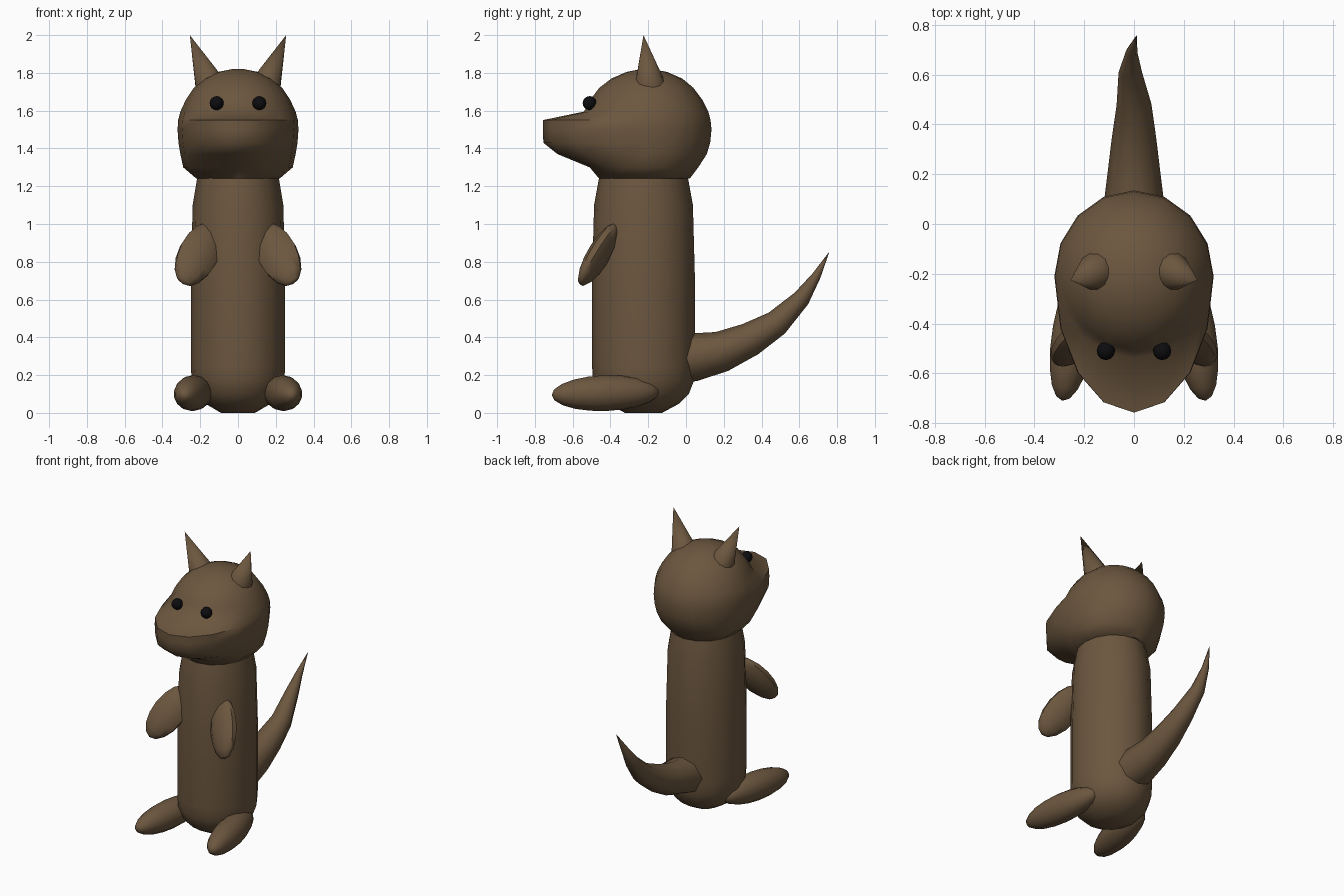
import bpy, bmesh, math
from mathutils import Vector, Matrix

if "Cube" in bpy.data.objects:
    bpy.data.objects.remove(bpy.data.objects["Cube"])


def material(name, rgb):
    m = bpy.data.materials.new(name)
    m.diffuse_color = (*rgb, 1)
    m.use_nodes = True
    m.node_tree.nodes["Principled BSDF"].inputs["Base Color"].default_value = m.diffuse_color
    return m


FUR = material("brown fur", (0.15, 0.095, 0.05))
BLACK = material("black", (0.004, 0.004, 0.005))


def finish(bm, name, mat=FUR, angle=50):
    bmesh.ops.recalc_face_normals(bm, faces=bm.faces[:])
    me = bpy.data.meshes.new(name)
    bm.to_mesh(me)
    bm.free()
    ob = bpy.data.objects.new(name, me)
    bpy.context.collection.objects.link(ob)
    me.materials.append(mat)
    bpy.ops.object.select_all(action='DESELECT')
    ob.select_set(True)
    bpy.context.view_layer.objects.active = ob
    bpy.ops.object.shade_smooth_by_angle(angle=math.radians(angle))
    return ob


def loft(name, rows, cy, n=16):
    """Stack horizontal rings: (z, half width, front reach, back reach)."""
    bm = bmesh.new()
    rings = []
    for z, w, f, b in rows:
        ring = []
        for i in range(n):
            t = 2 * math.pi * i / n
            c = math.cos(t)
            ring.append(bm.verts.new((w * math.sin(t), cy - c * (f if c > 0 else b), z)))
        rings.append(ring)
    for lo, hi in zip(rings, rings[1:]):
        for i in range(n):
            j = (i + 1) % n
            bm.faces.new((lo[i], lo[j], hi[j], hi[i]))
    bm.faces.new(rings[0])
    bm.faces.new(rings[-1])
    return finish(bm, name)


def ellipsoid(name, centre, long_axis, wide_axis, size, seg, rings, mat=FUR):
    """Stretched sphere with its poles along long_axis."""
    d = Vector(long_axis).normalized()
    w = Vector(wide_axis)
    w = (w - d * w.dot(d)).normalized()
    h = d.cross(w)
    m = Matrix((w * size[1], h * size[2], d * size[0])).transposed().to_4x4()
    m.translation = centre
    bm = bmesh.new()
    bmesh.ops.create_uvsphere(bm, u_segments=seg, v_segments=rings, radius=1, matrix=m)
    return finish(bm, name, mat)


# Body: upright rounded column
profile = [(0, .09), (.05, .175), (.10, .22), (.17, .245), (.25, .25),
           (.7, .25), (1.1, .24), (1.25, .215)]
loft("body", [(z, r, r * 1.09, r * 1.09) for z, r in profile], -.225)

# Head: sphere whose front rows are pulled out into a muzzle
loft("head", [
    (1.24, .22, .25, .23), (1.30, .29, .30, .275), (1.37, .305, .47, .32),
    (1.43, .315, .545, .338), (1.50, .32, .548, .345), (1.55, .317, .548, .34),
    (1.595, .305, .33, .328), (1.66, .275, .295, .295), (1.72, .235, .25, .25),
    (1.77, .18, .185, .19), (1.805, .105, .105, .11), (1.82, .03, .03, .03)], -.21)

for side, s in (("left", 1), ("right", -1)):
    # Ears: outward leaning cones
    base, tip = Vector((s * .145, -.19, 1.73)), Vector((s * .255, -.225, 2.0))
    d = tip - base
    bm = bmesh.new()
    mat = Matrix.Translation((base + tip) / 2) @ d.to_track_quat('Z', 'Y').to_matrix().to_4x4()
    bmesh.ops.create_cone(bm, cap_ends=True, segments=12, radius1=.085, radius2=0,
                          depth=d.length, matrix=mat)
    finish(bm, side + "_ear")
    # Eyes
    ellipsoid(side + "_eye", (s * .113, -.51, 1.64), (0, 0, 1), (1, 0, 0),
              (.037, .037, .037), 12, 8, BLACK)
    # Arms: flattened paddles on the chest
    ellipsoid(side + "_arm", (s * .21, -.46, .84), (s * .4, -.5, -.77),
              (s * .9, -.1, .45), (.205, .11, .055), 10, 8)
    # Feet: long splayed ovals
    ellipsoid(side + "_foot", (s * .237, -.425, .105), (s * .05, -.28, -.01),
              (1, 0, 0), (.29, .092, .095), 14, 10)

# Tail: tapering upward curve
cu = bpy.data.curves.new("tail", 'CURVE')
cu.dimensions = '3D'
cu.bevel_depth = 1
cu.bevel_resolution = 2
cu.use_fill_caps = True
path = [(0, -.06, .28, .13), (0, .04, .295, .127), (0, .19, .325, .108),
        (0, .34, .39, .09), (0, .48, .475, .07), (-.015, .61, .605, .047),
        (-.01, .69, .725, .024), (.01, .757, .85, .001)]
sp = cu.splines.new('POLY')
sp.points.add(len(path) - 1)
for p, (x, y, z, r) in zip(sp.points, path):
    p.co = (x, y, z, 1)
    p.radius = r
sp.use_smooth = True
cu.materials.append(FUR)
tail = bpy.data.objects.new("tail", cu)
bpy.context.collection.objects.link(tail)
